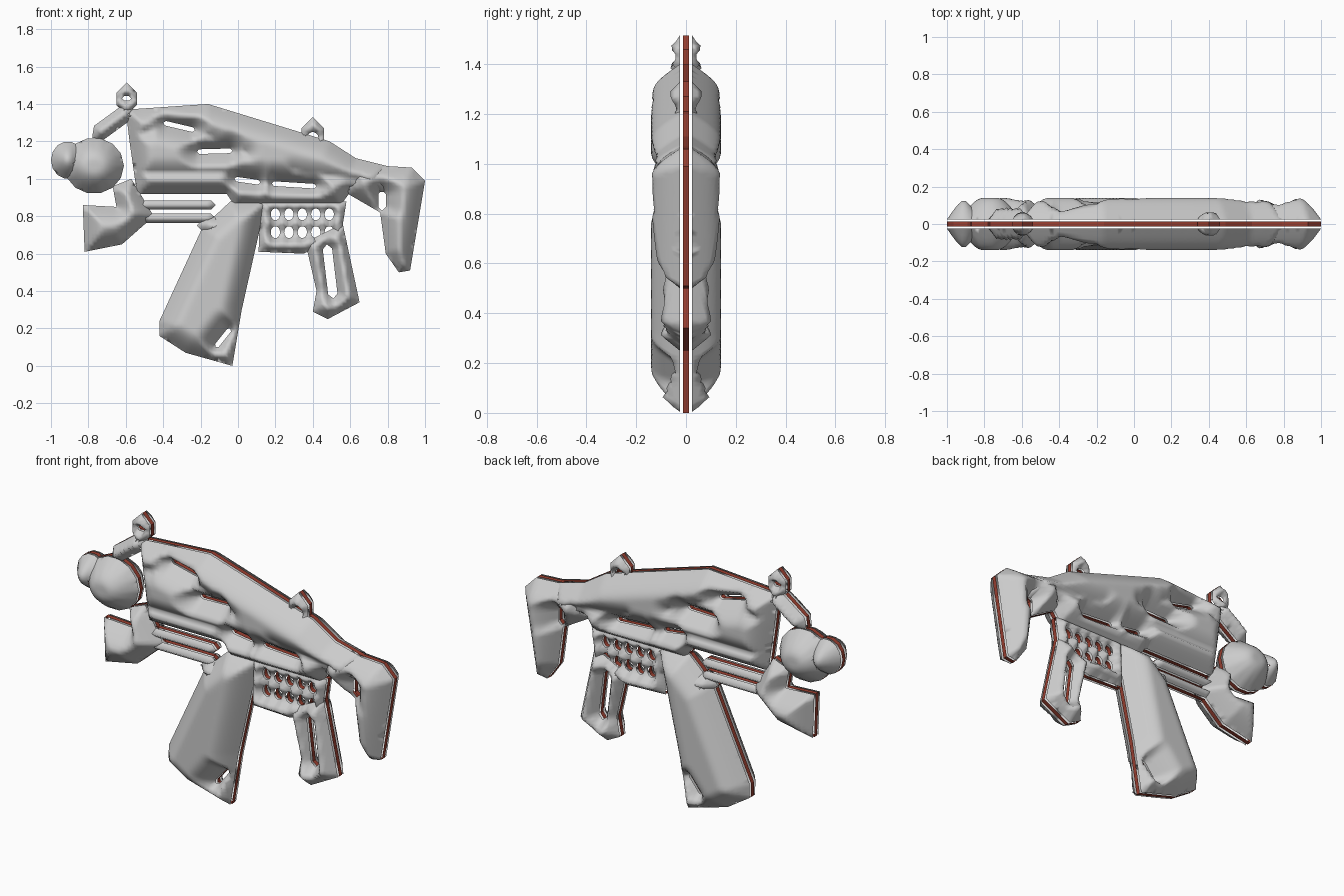
import bpy, math
from mathutils import Vector
from mathutils.geometry import delaunay_2d_cdt

if "Cube" in bpy.data.objects:
    bpy.data.objects.remove(bpy.data.objects["Cube"])

STEP, GAP, RISE, RIM, FULL = 0.018, 0.025, 0.115, 0.013, 0.12
red = bpy.data.materials.new("rim_red")
red.diffuse_color = (0.32, 0.05, 0.03, 1)
red.use_nodes = True
red.node_tree.nodes["Principled BSDF"].inputs["Base Color"].default_value = red.diffuse_color
parts = []


def bar(x1, z1, x2, z2, w=0.025):
    """Bar with pointed ends; also used as a slit."""
    a, b = Vector((x1, z1)), Vector((x2, z2))
    e = (b - a).normalized() * w / 2
    n = Vector((-e.y, e.x))
    return [a, a + e - n, b - e - n, b, b - e + n, a + e + n]


def disc(x, z, rx, rz, n=14):
    turn = math.tau / n
    return [(x + rx * math.cos(i * turn), z + rz * math.sin(i * turn)) for i in range(n)]


def loop_segments(loop):
    pts = [Vector(p) for p in loop]
    return list(zip(pts, pts[1:] + pts[:1]))


def seg_dist(p, a, b):
    dx, dy = b.x - a.x, b.y - a.y
    t = ((p.x - a.x) * dx + (p.y - a.y) * dy) / (dx * dx + dy * dy)
    t = max(0, min(1, t))
    return math.hypot(a.x + t * dx - p.x, a.y + t * dy - p.y)


class Part:
    """A flat outline with holes and creases, puffed up on both sides."""
    def __init__(self, name, outline, holes=(), creases=()):
        self.name = name
        self.loops = [outline] + list(holes)
        self.segs = [s for l in self.loops for s in loop_segments(l)]
        self.creases = [(Vector(a), Vector(b)) for a, b in creases]
        xs, zs = zip(*outline)
        self.box = min(xs), max(xs), min(zs), max(zs)
        parts.append(self)

    def inside(self, p):
        x0, x1, z0, z1 = self.box
        if not (x0 <= p.x <= x1 and z0 <= p.y <= z1):
            return False
        hit = False
        for a, b in self.segs:
            if (a.y > p.y) != (b.y > p.y) and p.x < (b.x - a.x) * (p.y - a.y) / (b.y - a.y) + a.x:
                hit = not hit
        return hit

    def depth(self, p):
        if not self.inside(p):
            return -1
        d = min(seg_dist(p, a, b) for a, b in self.segs)
        for a, b in self.creases:
            d = min(d, 0.045 + seg_dist(p, a, b) * 0.8)
        return d

    def build(self):
        others = [o for o in parts if o is not self]
        # outline points, then a regular fill
        pts, edges = [], []
        for loop in self.loops:
            first = len(pts)
            for a, b in loop_segments(loop):
                n = max(1, round((b - a).length / STEP))
                pts += [a.lerp(b, i / n) for i in range(n)]
            edges += [(i, i + 1) for i in range(first, len(pts) - 1)] + [(len(pts) - 1, first)]
        rim_edges = [(pts[i], pts[j]) for i, j in edges]
        x0, x1, z0, z1 = self.box
        for i in range(int((x1 - x0) / STEP) + 1):
            for j in range(int((z1 - z0) / STEP) + 1):
                p = Vector((x0 + (i + 0.5) * STEP, z0 + (j + 0.5) * STEP))
                if self.depth(p) > STEP / 2:
                    pts.append(p)
        co, _, tris, *_ = delaunay_2d_cdt(pts, edges, [], 0, 1e-5)
        keep = []
        for t in tris:
            c = (co[t[0]] + co[t[1]] + co[t[2]]) / 3
            d = self.depth(c)
            if d > 0 and not any(o.depth(c) > d + 0.01 for o in others):
                keep.append(list(t))
        # front and back shells
        high = [GAP + RISE * math.sin(max(0, min(1, self.depth(p) / FULL)) * math.pi / 2) for p in co]
        n = len(co)
        verts = [(p.x, s * h, p.y) for s in (-1, 1) for p, h in zip(co, high)]
        make(self.name, verts, keep + [[n + i for i in reversed(t)] for t in keep])
        # red rim band around every open edge
        rv, rf = [], []
        for a, b in rim_edges:
            if any(o.depth((a + b) / 2) > 0.005 for o in others):
                continue
            k = len(rv)
            rv += [(p.x, y, p.y) for p, y in ((a, -RIM), (b, -RIM), (b, RIM), (a, RIM))]
            rf.append(range(k, k + 4))
        make(self.name + "_rim", rv, rf, red)


def make(name, verts, faces, mat=None):
    me = bpy.data.meshes.new(name)
    me.from_pydata(verts, [], [tuple(f) for f in faces])
    me.validate()
    bpy.context.collection.objects.link(bpy.data.objects.new(name, me))
    if mat:
        me.materials.append(mat)
    else:
        me.polygons.foreach_set("use_smooth", [True] * len(me.polygons))


# main body with slots and soft creases
Part("receiver", [(-.6, 1.37), (-.16, 1.4), (.33, 1.25), (.49, 1.2), (.63, 1.11), (.79, 1.07), (.8, .93),
                  (.6, .93), (.55, .86), (-.02, .86), (-.06, .92), (-.54, .92), (-.58, 1.2)],
     [bar(-.4, 1.3, -.23, 1.26), bar(-.22, 1.145, -.03, 1.15), bar(-.02, 1, .12, .98), bar(.18, .975, .42, .96)],
     [((-.62, 1.2), (-.38, 1.29)), ((-.23, 1.26), (.04, 1.14)), ((-.55, 1.03), (-.02, 1.03)),
      ((.3, 1.04), (.65, .99))])

# rounded front end with a narrower tip
Part("muzzle", disc(-.77, 1.07, .16, .15))
Part("muzzle_tip", disc(-.91, 1.1, .09, .1))

# sights on top
Part("front_bracket", bar(-.78, 1.22, -.56, 1.38, .09))
Part("front_sight", bar(-.595, 1.34, -.595, 1.515, .11), [bar(-.62, 1.43, -.57, 1.43)])
Part("rear_sight", bar(.4, 1.12, .4, 1.33, .12), [disc(.4, 1.22, .03, .03)])

# fore handle and the rails running back from it
Part("foregrip", [(-.83, .86), (-.82, .61), (-.62, .65), (-.45, .8), (-.57, 1), (-.67, .96), (-.65, .85)])
for name, z in (("upper_rail", .86), ("lower_rail", .79)):
    Part(name, bar(-.54, z, -.12, z, .05))
Part("rail_end", bar(-.22, .75, .03, .75, .1))

# slanted magazine
Part("magazine", [(-.19, .74), (-.42, .24), (-.42, .16), (-.28, .07), (-.03, 0), (.02, .3), (.15, .88), (-.04, .88)],
     [bar(-.12, .1, -.04, .2)])

# openwork trigger frame
Part("trigger_frame", [(.12, .88), (.11, .61), (.35, .6), (.55, .69), (.58, .88)],
     [disc(.2 + .072 * i, .715 + .095 * j, .025, .032) for i in range(5) for j in range(2)])

# rear handle with a long slot
Part("grip", [(.36, .66), (.42, .4), (.4, .29), (.48, .25), (.65, .34), (.56, .76)],
     [bar(.475, .65, .51, .36, .05)])

# drop-shaped shoulder stock
Part("stock", [(.6, 1.08), (.93, 1.06), (1, .99), (.92, .51), (.86, .5), (.79, .6), (.76, .82), (.57, .93)],
     [bar(.77, .83, .77, .94, .04)])

for part in parts:
    part.build()
